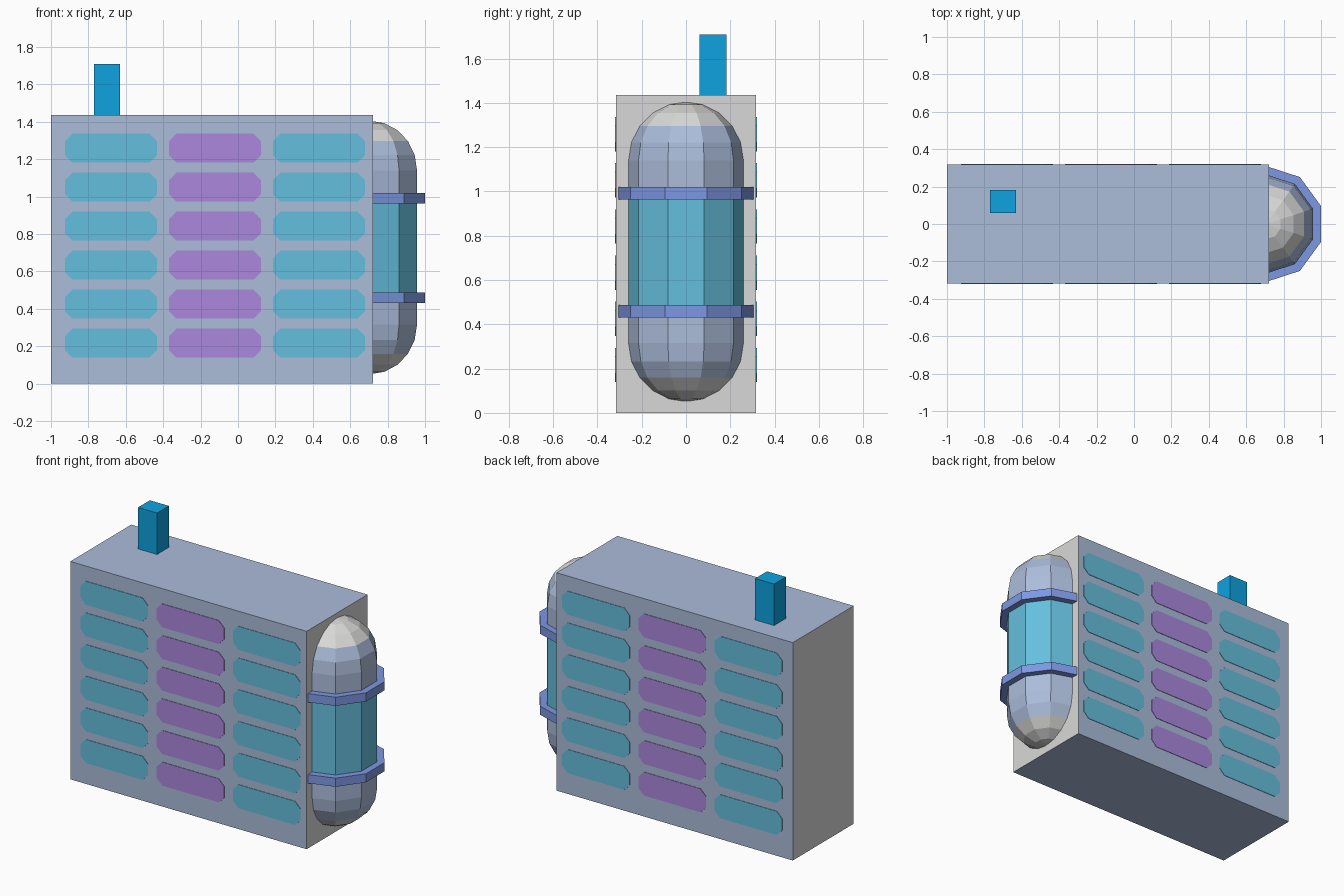
import bpy, bmesh, math

if "Cube" in bpy.data.objects:
    bpy.data.objects.remove(bpy.data.objects["Cube"])


def material(name, r, g, b):
    lin = [((c / 255 + 0.055) / 1.055) ** 2.4 if c > 10 else c / 255 / 12.92 for c in (r, g, b)]
    m = bpy.data.materials.new(name)
    m.diffuse_color = (*lin, 1)
    m.use_nodes = True
    m.node_tree.nodes["Principled BSDF"].inputs["Base Color"].default_value = m.diffuse_color
    return m


STEEL = material("blue grey", 171, 188, 218)
GREY = material("light grey", 217, 217, 216)
TEAL = material("teal", 101, 191, 221)
PURPLE = material("purple", 171, 135, 220)
BAND = material("band blue", 125, 152, 226)
BLUE = material("bright blue", 14, 163, 224)


def finish(name, bm, mats, rule=None):
    bmesh.ops.recalc_face_normals(bm, faces=bm.faces)
    bm.normal_update()
    if rule:
        for f in bm.faces:
            f.material_index = rule(f)
    me = bpy.data.meshes.new(name)
    bm.to_mesh(me)
    bm.free()
    for m in mats:
        me.materials.append(m)
    ob = bpy.data.objects.new(name, me)
    bpy.context.collection.objects.link(ob)
    return ob


def box(name, lo, hi, mats, rule=None):
    bm = bmesh.new()
    bmesh.ops.create_cube(bm, size=1)
    for v in bm.verts:
        v.co = [(a + b) / 2 + c * (b - a) for a, b, c in zip(lo, hi, v.co)]
    return finish(name, bm, mats, rule)


def lathe(name, cx, profile, mats, rule=None):
    """Ten-sided turned shape with a flat facet towards +x."""
    bm = bmesh.new()
    n = 10
    rings = []
    for r, z in profile:
        if r < 1e-4:
            rings.append([bm.verts.new((cx, 0, z))] * n)
        else:
            angles = [math.radians(18 + 36 * i) for i in range(n)]
            rings.append([bm.verts.new((cx + r * math.cos(a), r * math.sin(a), z)) for a in angles])
    for low, high in zip(rings, rings[1:]):
        for i in range(n):
            j = (i + 1) % n
            bm.faces.new(list(dict.fromkeys((low[i], low[j], high[j], high[i]))))
    return finish(name, bm, mats, rule)


# Cabinet with grey end faces
HALF = 0.317
box("cabinet", (-1, -HALF, 0), (0.722, HALF, 1.435), [STEEL, GREY],
    lambda f: int(abs(f.normal.x) > 0.5))

# Exhaust stack on the roof
box("exhaust_stack", (-0.77, 0.06, 1.43), (-0.632, 0.183, 1.708), [BLUE])


# Chamfered panels, repeated on front and back
def panel(name, x, z, side, mat, w=0.492, h=0.155, c=0.04):
    outline = [(c, 0), (w - c, 0), (w, c), (w, h - c), (w - c, h), (c, h), (0, h - c), (0, c)]
    bm = bmesh.new()
    face = bm.faces.new([bm.verts.new((x + u, side * (HALF - 0.002), z + v)) for u, v in outline])
    new = bmesh.ops.extrude_face_region(bm, geom=[face])["geom"]
    bmesh.ops.translate(bm, vec=(0, side * 0.005, 0),
                        verts=[v for v in new if isinstance(v, bmesh.types.BMVert)])
    finish(name, bm, [mat])


for side, label in ((-1, "front"), (1, "back")):
    for col, (x, mat) in enumerate(((-0.925, TEAL), (-0.369, PURPLE), (0.187, TEAL))):
        for row in range(6):
            panel(f"{label}_panel_{col}_{row}", x, 0.139 + 0.2085 * row, side, mat)

# Capsule tank: domed ends, teal middle, grey tips
CX, R, LOW, HIGH = 0.705, 0.265, 0.315, 1.14
arc = [math.radians(18 * i) for i in range(6)]
profile = [(R * math.cos(a), LOW - R * math.sin(a)) for a in reversed(arc)]
profile += [(R, 0.457), (R, 0.992)]
profile += [(R * math.cos(a), HIGH + R * math.sin(a)) for a in arc]


def tank_colour(f):
    z = f.calc_center_median().z
    if 0.46 < z < 0.99:
        return 1
    return 2 if z > 1.297 or z < 0.157 else 0


lathe("tank", CX, profile, [STEEL, TEAL, GREY], tank_colour)

# Clamping bands round the tank
for name, z in (("lower_band", 0.43), ("upper_band", 0.963)):
    t = 0.057
    lathe(name, CX, [(0.25, z), (0.31, z), (0.31, z + t), (0.25, z + t), (0.25, z)], [BAND])
